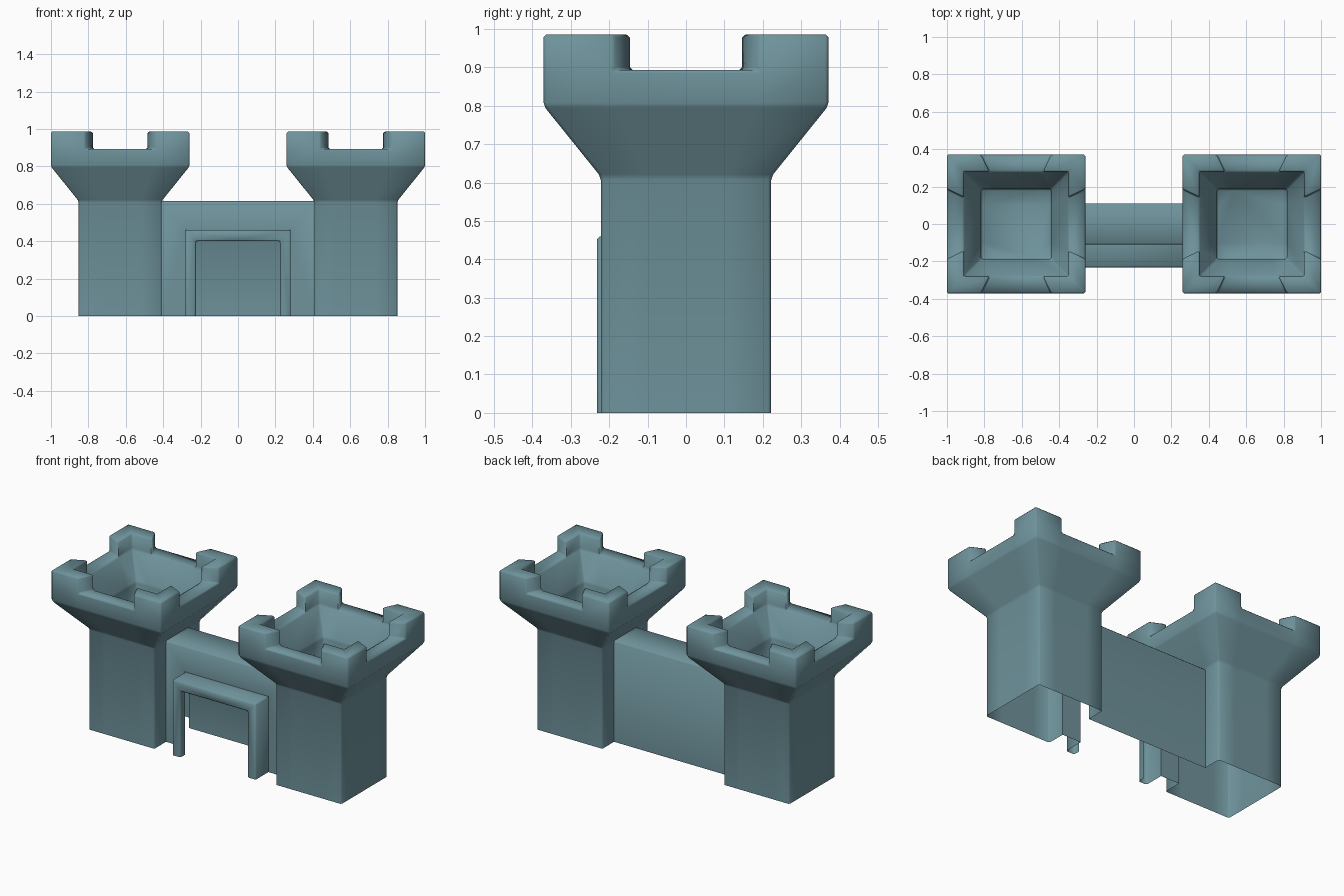
import bpy, bmesh, math

cube = bpy.data.objects.get("Cube")
if cube:
    bpy.data.objects.remove(cube, do_unlink=True)

stone = bpy.data.materials.new("blue_grey_stone")
stone.use_nodes = True
COLOUR = (0.16, 0.295, 0.335, 1)
stone.diffuse_color = COLOUR
stone.node_tree.nodes["Principled BSDF"].inputs["Base Color"].default_value = COLOUR

TOWER_X = 0.63
BODY, WALL_Y, WALL_TOP = 0.222, 0.11, 0.615
WALL_X = TOWER_X - BODY


def finish(name, bm):
    """Turn a right-hand half into a mirrored object with softened edges."""
    bmesh.ops.remove_doubles(bm, verts=bm.verts, dist=1e-5)
    bmesh.ops.recalc_face_normals(bm, faces=bm.faces)
    mesh = bpy.data.meshes.new(name)
    bm.to_mesh(mesh)
    bm.free()
    mesh.materials.append(stone)
    obj = bpy.data.objects.new(name, mesh)
    bpy.context.collection.objects.link(obj)
    bpy.ops.object.select_all(action='DESELECT')
    obj.select_set(True)
    bpy.context.view_layer.objects.active = obj
    obj.modifiers.new("mirror", 'MIRROR')
    bevel = obj.modifiers.new("soft_edges", 'BEVEL')
    bevel.width = 0.008
    bevel.segments = 1
    bevel.limit_method = 'ANGLE'
    for mod in ("mirror", "soft_edges"):
        bpy.ops.object.modifier_apply(modifier=mod)
    bpy.ops.object.shade_smooth_by_angle(angle=math.radians(50))
    return obj


def ring(bm, half, gap, z):
    """Square ring with each side split at +-gap."""
    verts = []
    for c, s in ((1, 0), (0, 1), (-1, 0), (0, -1)):
        for x, y in ((half, gap), (half, half), (gap, half)):
            verts.append(bm.verts.new((TOWER_X + x * c - y * s, x * s + y * c, z)))
    return verts


def bridge(bm, a, b, skip=()):
    n = len(a)
    for i in range(n):
        if i not in skip:
            j = (i + 1) % n
            bm.faces.new((a[i], a[j], b[j], b[i]))


# Towers: hollow body, flared head, funnel with a square shaft, corner merlons
bm = bmesh.new()
outside = [ring(bm, *r) for r in ((BODY, WALL_Y, 0), (BODY, WALL_Y, WALL_TOP),
                                  (0.371, 0.187, 0.80), (0.371, 0.187, 0.893))]
inside = [ring(bm, *r) for r in ((0.28, 0.143, 0.893), (0.187, 0.10, 0.75),
                                 (0.187, 0.10, 0.615))]
bridge(bm, outside[0], outside[1], skip=(5,))   # open where the wall joins
for rings in (outside[1:], inside):
    for a, b in zip(rings, rings[1:]):
        bridge(bm, a, b)
bm.faces.new(inside[-1])

rim_out, rim_in = outside[-1], inside[0]
corners = [i for i in range(12) if i % 3 != 2]
bridge(bm, rim_out, rim_in, skip=corners)
merlons = [bm.faces.new(rim_out[i:i + 3] + rim_in[i:i + 3][::-1])
           for i in range(0, 12, 3)]
for face in merlons:
    new = bmesh.ops.extrude_face_region(bm, geom=[face])["geom"]
    top = [v for v in new if isinstance(v, bmesh.types.BMVert)]
    bmesh.ops.translate(bm, verts=top, vec=(0, 0, 0.093))
    if face.is_valid:
        bmesh.ops.delete(bm, geom=[face], context='FACES_ONLY')
finish("towers", bm)


def panel(bm, points):
    bm.faces.new([bm.verts.new(p) for p in points])


# Curtain wall: hollow, with a gateway through the front
GATE_X, GATE_Z = 0.282, 0.46
bm = bmesh.new()
panel(bm, [(0, WALL_Y, 0), (WALL_X, WALL_Y, 0),
           (WALL_X, WALL_Y, WALL_TOP), (0, WALL_Y, WALL_TOP)])
panel(bm, [(0, -WALL_Y, WALL_TOP), (WALL_X, -WALL_Y, WALL_TOP),
           (WALL_X, WALL_Y, WALL_TOP), (0, WALL_Y, WALL_TOP)])
panel(bm, [(x, -WALL_Y, z) for x, z in (
    (GATE_X, 0), (WALL_X, 0), (WALL_X, WALL_TOP),
    (0, WALL_TOP), (0, GATE_Z), (GATE_X, GATE_Z))])
finish("curtain_wall", bm)

# Gate frame: channel section carried up the jamb and across the lintel
bm = bmesh.new()
section = ((GATE_X, GATE_Z, -WALL_Y), (GATE_X, GATE_Z, -0.232),
           (0.225, 0.40, -0.232), (0.225, 0.40, -0.19))
rows = [[bm.verts.new(p) for p in ((x, y, 0), (x, y, z), (0, y, z))]
        for x, z, y in section]
for a, b in zip(rows, rows[1:]):
    for i in range(2):
        bm.faces.new((a[i], a[i + 1], b[i + 1], b[i]))
finish("gate_frame", bm)
